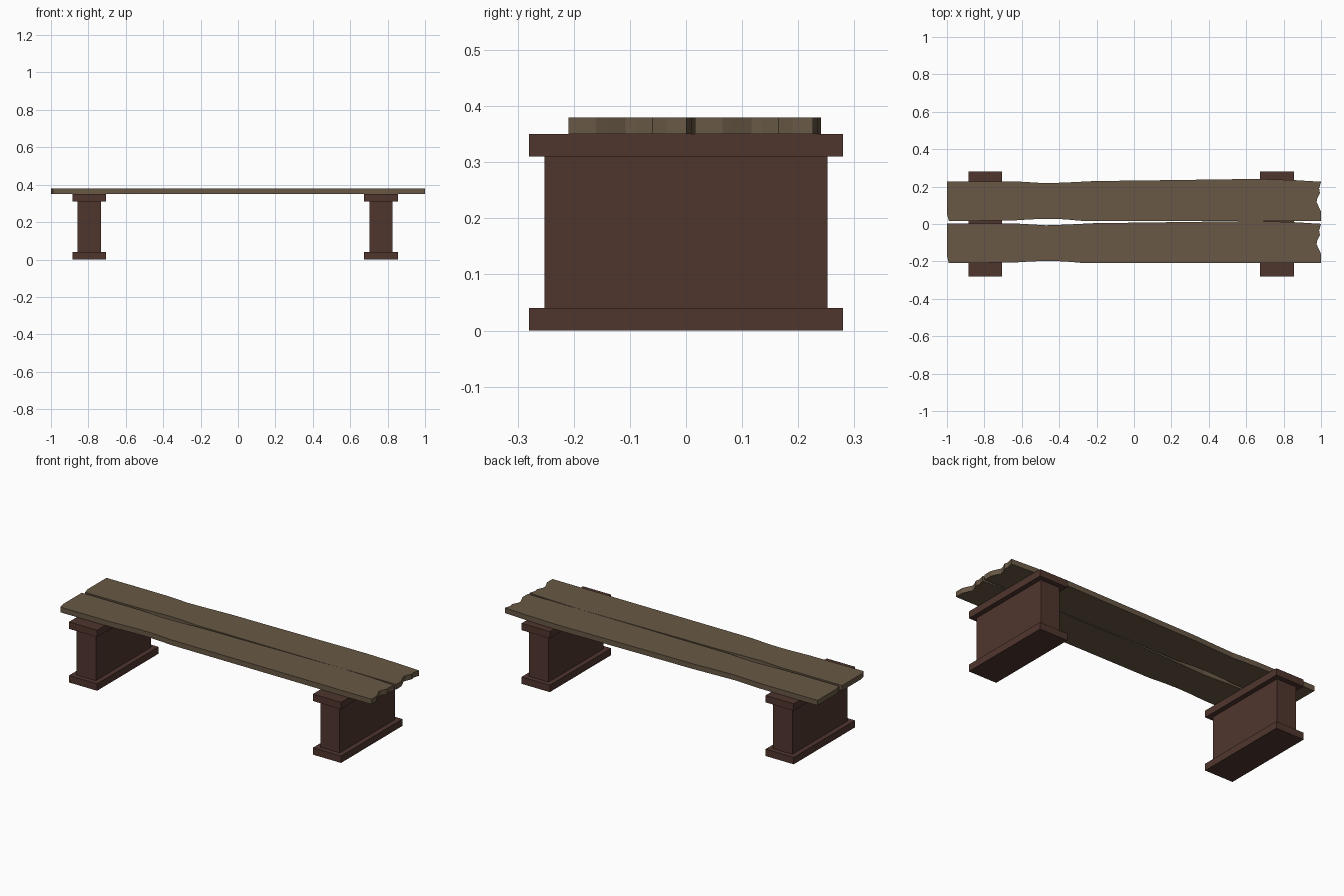
import bpy, bmesh

if "Cube" in bpy.data.objects:
    bpy.data.objects.remove(bpy.data.objects["Cube"])


def make_material(name, rgb):
    m = bpy.data.materials.new(name)
    m.diffuse_color = (*rgb, 1.0)
    m.use_nodes = True
    m.node_tree.nodes["Principled BSDF"].inputs["Base Color"].default_value = m.diffuse_color
    return m


wood = make_material("weathered wood", (0.138, 0.098, 0.060))
brown = make_material("red brown", (0.080, 0.036, 0.027))


def finish(bm, name, mat):
    bmesh.ops.recalc_face_normals(bm, faces=bm.faces)
    me = bpy.data.meshes.new(name)
    bm.to_mesh(me)
    bm.free()
    me.materials.append(mat)
    ob = bpy.data.objects.new(name, me)
    bpy.context.collection.objects.link(ob)
    return ob


def box(name, x0, x1, half_y, z0, z1):
    bm = bmesh.new()
    bmesh.ops.create_cube(bm, size=1)
    for v in bm.verts:
        v.co = ((x0 + x1) / 2 + v.co.x * (x1 - x0),
                v.co.y * 2 * half_y,
                (z0 + z1) / 2 + v.co.z * (z1 - z0))
    return finish(bm, name, brown)


def plank(name, dy):
    bm = bmesh.new()
    vs = [bm.verts.new((x, y + dy, 0.35)) for x, y in OUTLINE]
    face = bm.faces.new(vs)
    ext = bmesh.ops.extrude_face_region(bm, geom=[face], use_keep_orig=True)
    for v in ext["geom"]:
        if isinstance(v, bmesh.types.BMVert):
            v.co.z = 0.38
    return finish(bm, name, wood)


# Worn plank outline: near edge, chipped right end, far edge, left end
OUTLINE = [
    (-0.99, -0.209), (-0.64, -0.206), (-0.55, -0.2), (-0.46, -0.197),
    (-0.37, -0.2), (-0.28, -0.208), (1.0, -0.209),
    (1.0, -0.16), (0.992, -0.142), (0.976, -0.108), (0.979, -0.09),
    (0.994, -0.06), (0.99, -0.035), (1.0, 0.001),
    (0.85, 0.01), (0.65, 0.016), (0.0, 0.007), (-0.2, 0.005),
    (-0.36, -0.003), (-0.47, -0.007), (-0.62, 0.002),
    (-1.0, 0.002), (-1.0, -0.17),
]

# Seat planks
plank("front_plank", 0.0)
plank("back_plank", 0.225)

# Pedestal supports with foot and cap slabs
for side, cx in (("left", -0.795), ("right", 0.765)):
    box(side + "_foot", cx - 0.09, cx + 0.09, 0.28, 0.0, 0.04)
    box(side + "_post", cx - 0.062, cx + 0.062, 0.252, 0.04, 0.31)
    box(side + "_cap", cx - 0.09, cx + 0.09, 0.28, 0.31, 0.35)
